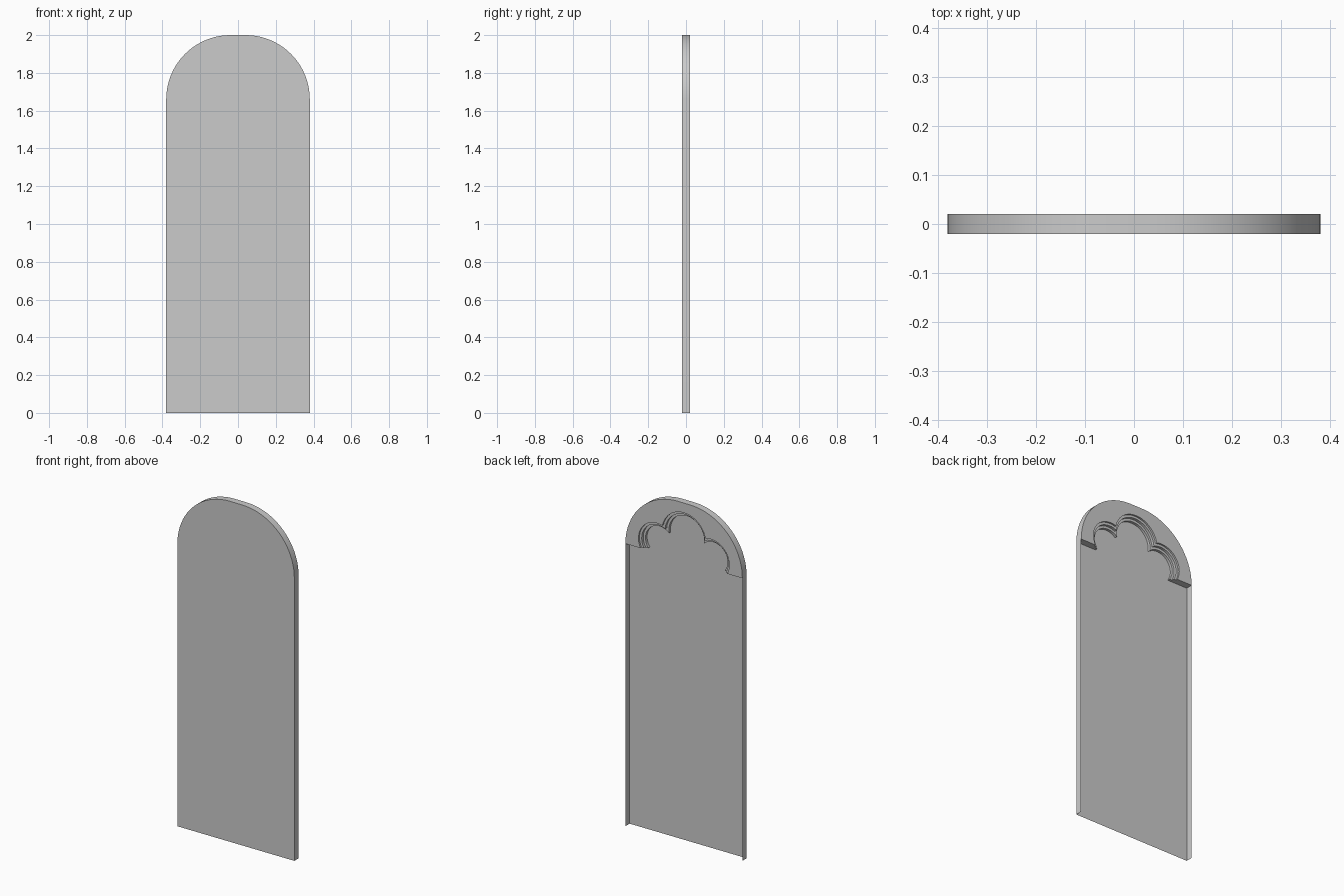
import bpy, bmesh
from math import pi, sin, cos, atan2, acos, asin, hypot

if "Cube" in bpy.data.objects:
    bpy.data.objects.remove(bpy.data.objects["Cube"])

HALF_W, SPRING, TOP, HALF_D = 0.38, 1.66, 2.0, 0.02
SIDE_C, SIDE_R = (0.175, 1.715), 0.12     # side lobe of the trefoil
MID_C, MID_R = (0.0, 1.80), 0.143         # middle lobe


def arc(c, r, a0, a1, n):
    return [(c[0] + r * cos(a0 + (a1 - a0) * i / n),
             c[1] + r * sin(a0 + (a1 - a0) * i / n)) for i in range(n + 1)]


def mirrored(half):
    """Right-hand half path (ending near x=0) completed to the left."""
    right = [p for p in half if p[0] > 1e-5]
    mid = [p for p in half if abs(p[0]) <= 1e-5]
    return right + mid + [(-x, z) for x, z in reversed(right)]


def arch():
    r = TOP - SPRING
    return mirrored(arc((HALF_W - r, SPRING), r, 0, pi / 2, 20))


def trefoil(inset):
    """Trefoil edge from right foot to left foot, shrunk by inset."""
    rs, rm = SIDE_R - inset, MID_R - inset
    dx, dz = SIDE_C[0] - MID_C[0], SIDE_C[1] - MID_C[1]
    d, base = hypot(dx, dz), atan2(dz, dx)
    cusp_mid = base + acos((d * d + rm * rm - rs * rs) / (2 * d * rm))
    cusp_side = base + pi - acos((d * d + rs * rs - rm * rm) / (2 * d * rs))
    foot = asin((SPRING - SIDE_C[1]) / rs)
    side = arc(SIDE_C, rs, foot, cusp_side, 16)
    return mirrored(side + arc(MID_C, rm, cusp_mid, pi / 2, 10)[1:])


def row(bm, pts, y):
    return [bm.verts.new((x, y, z)) for x, z in pts]


def bridge(bm, a, b):
    for i in range(len(a) - 1):
        bm.faces.new((a[i], a[i + 1], b[i + 1], b[i]))


def finish(bm, name, angle):
    bmesh.ops.recalc_face_normals(bm, faces=bm.faces)
    me = bpy.data.meshes.new(name)
    bm.to_mesh(me)
    bm.free()
    ob = bpy.data.objects.new(name, me)
    bpy.context.collection.objects.link(ob)
    bpy.ops.object.select_all(action='DESELECT')
    ob.select_set(True)
    bpy.context.view_layer.objects.active = ob
    bpy.ops.object.shade_smooth_by_angle(angle=angle)


# Front panel with thin side and arch edges, open at the back and bottom
bm = bmesh.new()
outline = [(HALF_W, 0)] + arch() + [(-HALF_W, 0)]
front = row(bm, outline, -HALF_D)
back = row(bm, outline, HALF_D)
bm.faces.new(front)
bridge(bm, front, back)
finish(bm, "front_panel", 0.5)

# Arched header on the back with a stepped trefoil moulding
bm = bmesh.new()
profile = [(0, 0.02), (0, 0.01), (0.014, 0.01), (0.014, -0.005),
           (0.028, -0.005), (0.028, -0.02)]
steps = [row(bm, trefoil(d), y) for d, y in profile]
for a, b in zip(steps, steps[1:]):
    bridge(bm, a, b)
rim = row(bm, arch(), HALF_D)
bm.faces.new(rim + steps[0][::-1])
# Undersides of the header, one at each foot
for end in (0, -1):
    x = rim[end].co.x
    corner = bm.verts.new((x, -HALF_D, SPRING))
    bm.faces.new([corner, rim[end]] + [s[end] for s in steps])
finish(bm, "arch_header", 0.5)
